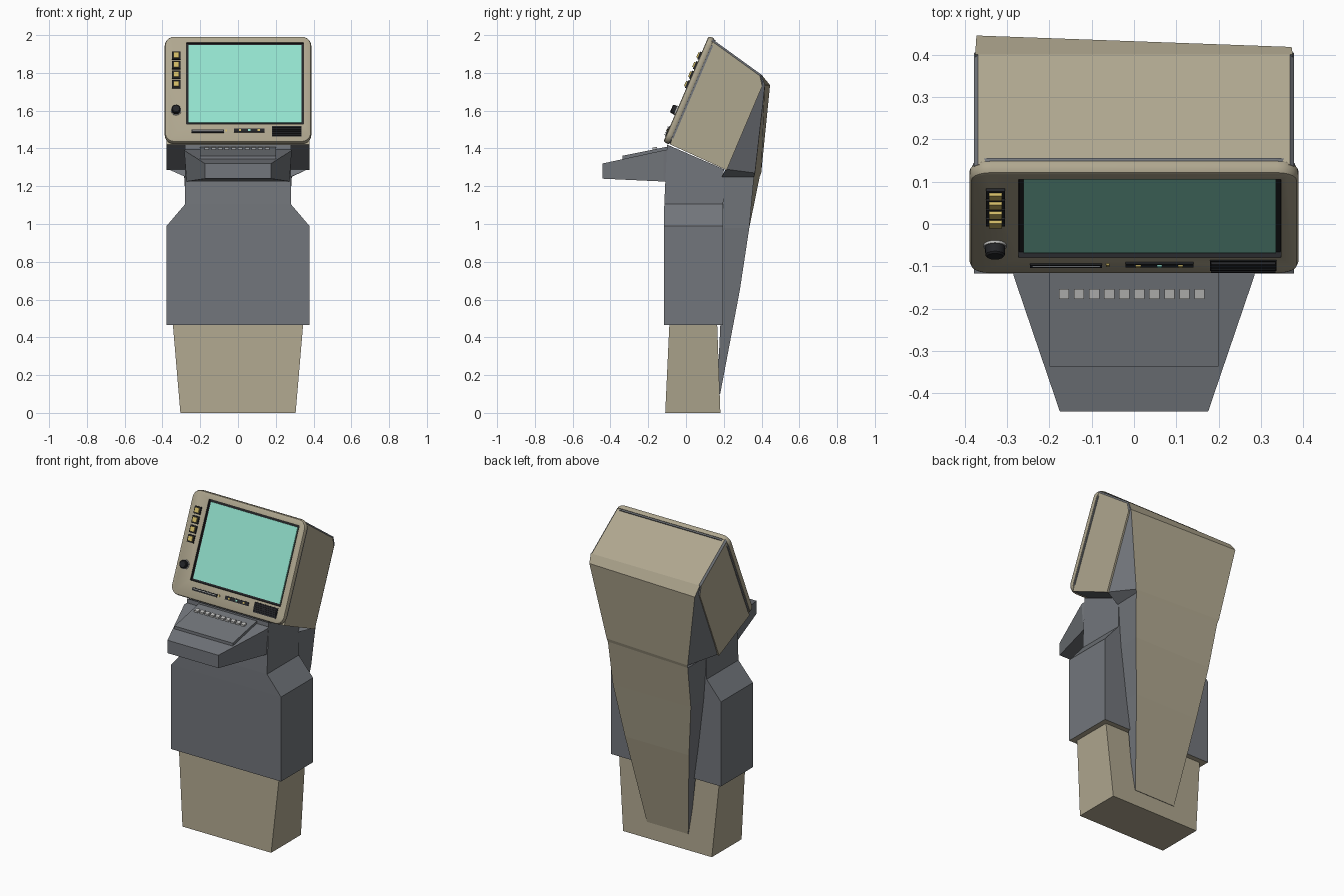
import bpy, bmesh, math
from mathutils import Matrix, Vector

cube = bpy.data.objects.get("Cube")
if cube:
    bpy.data.objects.remove(cube, do_unlink=True)


def material(name, r, g, b):
    m = bpy.data.materials.new(name)
    m.use_nodes = True
    m.diffuse_color = (r, g, b, 1)
    m.node_tree.nodes["Principled BSDF"].inputs["Base Color"].default_value = (r, g, b, 1)
    return m


BEIGE = material("beige", 0.43, 0.385, 0.275)
SLATE = material("slate grey", 0.17, 0.182, 0.2)
DARK = material("near black", 0.018, 0.019, 0.022)
SCREEN = material("mint screen", 0.29, 0.76, 0.61)
AMBER = material("amber", 0.62, 0.48, 0.13)
STEEL = material("light grey", 0.5, 0.5, 0.49)

# Frame of the tilted display face: x across, y up the face, z outwards
UP = Vector((0, 0.394, 0.919))
OUT = Vector((0, -0.919, 0.394))
FACE = Matrix.Translation((0, 0, 1.715)) @ Matrix(((1, 0, 0), UP, OUT)).transposed().to_4x4()


def loft(name, rings, mats, matrix=None, rule=None, smooth=False, edge_rule=None):
    """Skin equal-length rings, cap both ends; rule picks a material per face normal."""
    bm = bmesh.new()
    loops = [[bm.verts.new(p) for p in ring] for ring in rings]
    n = len(loops[0])
    for a, b in zip(loops, loops[1:]):
        for i in range(n):
            j = (i + 1) % n
            bm.faces.new((a[i], a[j], b[j], b[i]))
    bm.faces.new(loops[0])
    bm.faces.new(loops[-1])
    bmesh.ops.recalc_face_normals(bm, faces=bm.faces)
    if matrix:
        bm.transform(matrix)
    bm.normal_update()
    if rule:
        for f in bm.faces:
            f.material_index = rule(f)
    if edge_rule:
        picked = [e for e in bm.edges if edge_rule(e)]
        bmesh.ops.bevel(bm, geom=picked, offset=0.01, segments=1, affect='EDGES', material=1)
    mesh = bpy.data.meshes.new(name)
    bm.to_mesh(mesh)
    bm.free()
    for m in mats:
        mesh.materials.append(m)
    ob = bpy.data.objects.new(name, mesh)
    bpy.context.collection.objects.link(ob)
    if smooth:
        bpy.ops.object.select_all(action='DESELECT')
        ob.select_set(True)
        bpy.context.view_layer.objects.active = ob
        bpy.ops.object.shade_smooth_by_angle(angle=math.radians(40))
    return ob


def rect(hw, y0, y1, z0, z1=None):
    """Level ring, or one sloping from z0 at y0 to z1 at y1."""
    z1 = z0 if z1 is None else z1
    return [(-hw, y0, z0), (hw, y0, z0), (hw, y1, z1), (-hw, y1, z1)]


def rounded(hw, hh, r, w, steps=5):
    pts = []
    for k, (sx, sy) in enumerate(((1, 1), (-1, 1), (-1, -1), (1, -1))):
        for s in range(steps + 1):
            a = (k + s / steps) * math.pi / 2
            pts.append((sx * (hw - r) + r * math.cos(a), sy * (hh - r) + r * math.sin(a), w))
    return pts


def circle(cx, cy, r, w, n=20):
    return [(cx + r * math.cos(i * math.tau / n), cy + r * math.sin(i * math.tau / n), w)
            for i in range(n)]


def plate(name, x, v, sx, sv, w0, w1, mat):
    """Block lying on the display face."""
    ring = [(x + i * sx / 2, v + j * sv / 2) for i, j in ((-1, -1), (1, -1), (1, 1), (-1, 1))]
    return loft(name, [[(a, b, w) for a, b in ring] for w in (w0, w1)], [mat], FACE)


# Pedestal and body with narrowing shoulders
loft("pedestal", [rect(0.305, -0.11, 0.182, 0), rect(0.345, -0.088, 0.165, 0.47)], [BEIGE])
loft("body", [rect(0.378, -0.117, 0.197, 0.465), rect(0.378, -0.117, 0.197, 0.99),
              rect(0.28, -0.115, 0.197, 1.105), rect(0.28, -0.1, 0.2, 1.42, 1.29)],
     [SLATE, BEIGE], rule=lambda f: int(f.normal.z < -0.9))

# Rear spine: back half-width, back y right and left, back z, front half-width, y, z
spine = ((0.375, 0.40, 0.40, 1.79, 0.37, 0.385, 1.78),
         (0.372, 0.445, 0.418, 1.735, 0.372, 0.40, 1.74),
         (0.29, 0.398, 0.365, 1.27, 0.37, 0.21, 1.29),
         (0.285, 0.39, 0.36, 1.25, 0.28, 0.19, 1.25),
         (0.268, 0.335, 0.335, 0.98, 0.26, 0.19, 0.98),
         (0.22, 0.285, 0.285, 0.65, 0.22, 0.19, 0.65),
         (0.142, 0.181, 0.181, 0.10, 0.142, 0.165, 0.10))
loft("rear_spine", [[(-fw, fy, fz), (fw, fy, fz), (bw, yl, bz), (-bw, yr, bz)]
                    for bw, yr, yl, bz, fw, fy, fz in spine],
     [SLATE, BEIGE], rule=lambda f: int(f.normal.y > 0.75))

# Display housing with slate corner strips and underside
profile = ((-0.085, 1.422), (0.215, 1.285), (0.41, 1.745), (0.40, 1.79), (0.14, 1.978))


def upper_side_edge(e):
    a, b = (v.co for v in e.verts)
    return abs(a.x - b.x) < 0.001 and min(a.z, b.z) > 1.7


loft("display_housing", [[(x, y, z) for y, z in profile] for x in (-0.378, 0.378)],
     [BEIGE, SLATE], rule=lambda f: int(f.normal.z < -0.5), edge_rule=upper_side_edge)

# Rounded bezel with a recess for the screen, and the trim behind it
loft("bezel_trim", [rounded(0.382, 0.299, 0.05, w) for w in (-0.042, -0.026)],
     [SLATE], FACE, smooth=True)
bezel = loft("bezel", [rounded(0.388 - d, 0.305 - d, 0.05 - d, w) for d, w in
                       ((0.003, -0.032), (0, -0.028), (0, -0.012), (0.004, -0.003), (0.011, 0))],
             [BEIGE], FACE, smooth=True)
SX, SV = 0.037, 0.033
cutter = plate("screen_cutter", SX, SV, 0.62, 0.47, -0.018, 0.03, DARK)
cutter.hide_render = True
cutter.hide_viewport = True
cut = bezel.modifiers.new("screen_recess", 'BOOLEAN')
cut.object = cutter
cut.operation = 'DIFFERENCE'
cut.solver = 'EXACT'
cut.material_mode = 'TRANSFER'
plate("screen_surround", SX, SV, 0.618, 0.468, -0.019, -0.014, DARK)
plate("screen", SX, SV, 0.596, 0.446, -0.016, -0.007, SCREEN)

# Button column and knob
for i in range(4):
    v = 0.19 - i * 0.055
    plate(f"button_mount_{i + 1}", -0.327, v, 0.044, 0.044, -0.002, 0.008, DARK)
    plate(f"button_cap_{i + 1}", -0.327, v, 0.03, 0.03, 0.006, 0.016, AMBER)
KX, KV = -0.328, -0.125
loft("knob_skirt", [circle(KX, KV, 0.027, w) for w in (-0.002, 0.006)], [STEEL], FACE, smooth=True)
loft("knob", [circle(KX, KV, r, w) for r, w in ((0.024, 0.004), (0.023, 0.026), (0.019, 0.03))],
     [DARK], FACE, smooth=True)

# Card slot, status lights and speaker grille along the bottom
plate("card_slot", -0.16, -0.245, 0.17, 0.018, -0.002, 0.004, DARK)
plate("card_slot_lip", -0.16, -0.243, 0.16, 0.003, 0.002, 0.007, STEEL)
plate("slot_light", -0.062, -0.241, 0.009, 0.011, -0.002, 0.005, AMBER)
plate("light_strip", 0.06, -0.24, 0.16, 0.022, -0.002, 0.004, DARK)
for i, mat in enumerate((AMBER, SCREEN, AMBER)):
    plate(f"status_light_{i + 1}", 0.01 + i * 0.05, -0.24, 0.012, 0.01, 0.002, 0.008, mat)
plate("grille_back", 0.258, -0.245, 0.158, 0.06, -0.002, 0.003, DARK)
for i in range(5):
    plate(f"grille_bar_{i + 1}", 0.258, -0.267 + i * 0.011, 0.152, 0.005, 0.002, 0.01, DARK)

# Keyboard shelf flaring back to the neck
shelf = ((-0.443, 0.175, 0.175, 1.24, 1.32), (-0.12, 0.272, 0.285, 1.225, 1.39),
         (-0.07, 0.272, 0.275, 1.225, 1.4))
loft("keyboard_shelf", [[(-b, y, z0), (b, y, z0), (t, y, z1), (-t, y, z1)]
                        for y, b, t, z0, z1 in shelf], [SLATE])
loft("key_panel", [rect(0.2, -0.337, -0.09, 1.335, 1.39), rect(0.2, -0.337, -0.09, 1.361, 1.411)],
     [SLATE])
for i in range(10):
    x = -0.165 + i * 0.0355
    loft(f"key_{i + 1}", [[(x + a, y, z + h) for a, y, z in rect(0.012, -0.177, -0.153, 1.392, 1.397)]
                          for h in (0, 0.012)], [STEEL])
